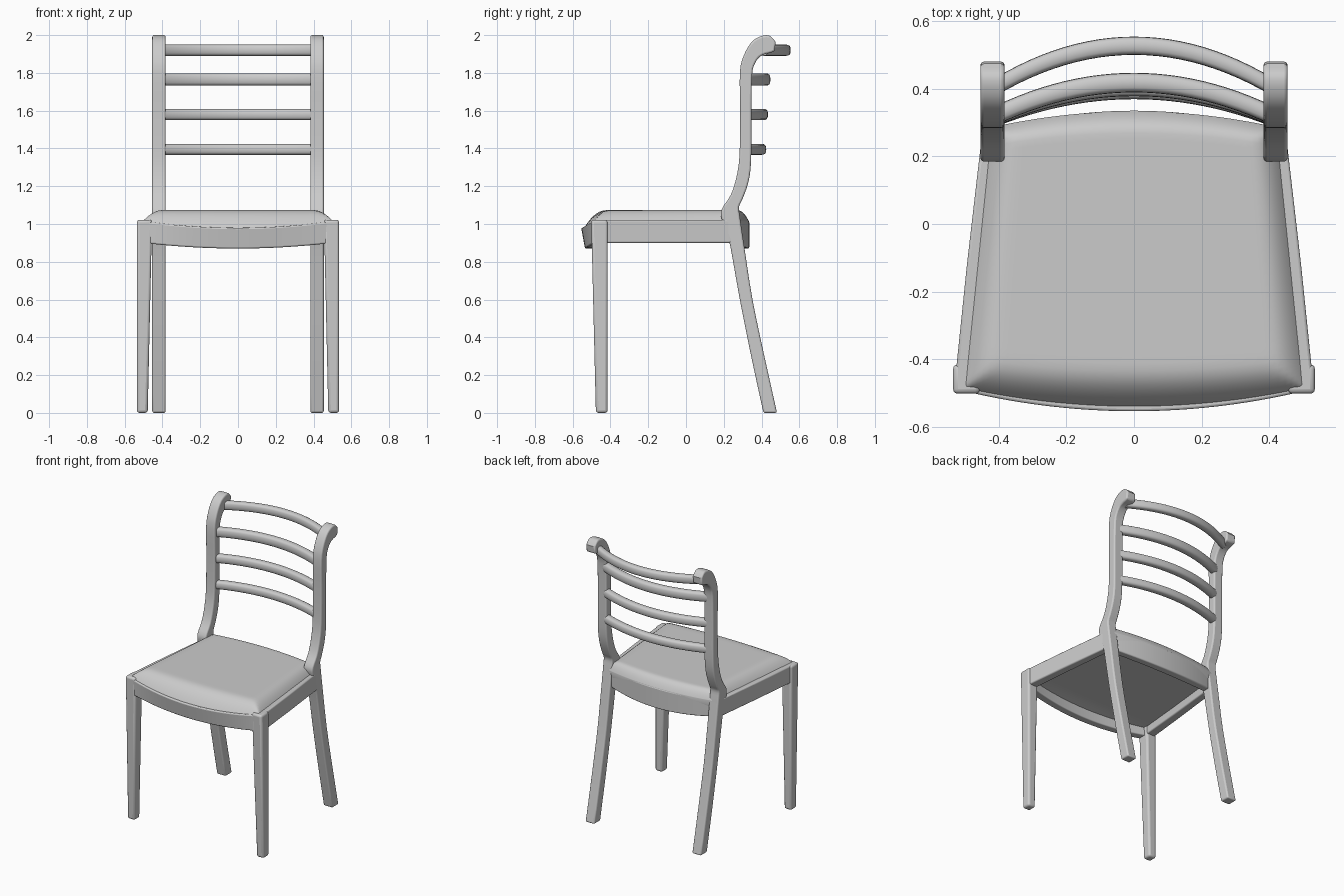
import bpy
import bmesh
import math
from mathutils import Vector

cube = bpy.data.objects.get("Cube")
if cube:
    bpy.data.objects.remove(cube, do_unlink=True)

paint = bpy.data.materials.new("pale_grey")
paint.use_nodes = True
GREY = (0.6, 0.6, 0.6, 1)
paint.diffuse_color = GREY
paint.node_tree.nodes["Principled BSDF"].inputs["Base Color"].default_value = GREY


def finish(name, bm, bevel):
    """Turn a bmesh into a softly rounded, smooth-shaded object."""
    bmesh.ops.recalc_face_normals(bm, faces=bm.faces)
    mesh = bpy.data.meshes.new(name)
    bm.to_mesh(mesh)
    bm.free()
    mesh.materials.append(paint)
    obj = bpy.data.objects.new(name, mesh)
    bpy.context.collection.objects.link(obj)
    if bevel:
        mod = obj.modifiers.new("soft_edges", 'BEVEL')
        mod.width = bevel
        mod.segments = 3
        mod.limit_method = 'ANGLE'
        mod.angle_limit = math.radians(50)
    bpy.ops.object.select_all(action='DESELECT')
    obj.select_set(True)
    bpy.context.view_layer.objects.active = obj
    bpy.ops.object.shade_smooth_by_angle(angle=math.radians(40))
    return obj


def loft(name, rings, bevel=0):
    """Skin a row of equal cross-sections and cap both ends."""
    bm = bmesh.new()
    rows = [[bm.verts.new(p) for p in ring] for ring in rings]
    for a, b in zip(rows, rows[1:]):
        for i in range(len(a)):
            j = (i + 1) % len(a)
            bm.faces.new((a[i], a[j], b[j], b[i]))
    bm.faces.new(rows[0])
    bm.faces.new(rows[-1])
    return finish(name, bm, bevel)


def smooth_path(points, steps=3):
    """Catmull-Rom curve through the points."""
    pts = [Vector(p) for p in points]
    ext = [2 * pts[0] - pts[1]] + pts + [2 * pts[-1] - pts[-2]]
    out = []
    for a, b, c, d in zip(ext, ext[1:], ext[2:], ext[3:]):
        for s in range(steps):
            t = s / steps
            out.append(0.5 * (2 * b + (c - a) * t + (2 * a - 5 * b + 4 * c - d) * t * t
                              + (3 * b - a - 3 * c + d) * t ** 3))
    return out + [pts[-1]]


def box_ring(x0, x1, y0, y1, z):
    return [(x0, y0, z), (x1, y0, z), (x1, y1, z), (x0, y1, z)]


def arc_samples(half, count=24):
    """Positions across the width with a bow factor, 0 at ends and 1 in the middle."""
    for i in range(count + 1):
        k = 2 * i / count - 1
        yield half * k, 1 - k * k


# Back legs with posts: front edge y, z, then back edge y, z, from foot to scroll
POST = [(.41, 0, .482, 0), (.345, .3, .415, .3), (.285, .6, .352, .6),
        (.235, .88, .31, .87), (.215, .95, .295, .97), (.188, 1.03, .285, 1.04),
        (.19, 1.08, .28, 1.09), (.235, 1.15, .298, 1.13), (.265, 1.24, .33, 1.22),
        (.283, 1.36, .345, 1.34), (.287, 1.6, .346, 1.6), (.285, 1.8, .35, 1.79),
        (.305, 1.89, .365, 1.85), (.345, 1.96, .39, 1.885), (.39, 1.992, .42, 1.9),
        (.44, 1.998, .442, 1.905), (.474, 1.965, .47, 1.915)]
profile = [(Vector((yf, zf)), Vector((yb, zb)))
           for yf, zf, yb, zb in smooth_path(POST)]

for side, s in (("left", 1), ("right", -1)):
    rings = []
    for front, back in profile:
        rings.append([(s * .383, *front), (s * .454, *front),
                      (s * .454, *back), (s * .383, *back)])
    loft(side + "_back_leg_and_post", rings, .016)

    # Tapered front legs
    loft(side + "_front_leg",
         [box_ring(s * .478, s * .535, -.477, -.415, 0),
          box_ring(s * .455, s * .535, -.502, -.415, 1.022)], .014)

    # Side rails of the seat frame
    loft(side + "_side_rail",
         [[(s * x0, y, .9), (s * x1, y, .9), (s * x1, y, 1.022), (s * x0, y, 1.022)]
          for x0, x1, y in ((.465, .528, -.45), (.435, .494, -.12), (.395, .45, .26))],
         .008)

# Front rail bows forward and sags in the middle
loft("front_rail",
     [[(x, -.49 - .045 * b, .9 - .03 * b), (x, -.43 - .05 * b, .9 - .03 * b),
       (x, -.44 - .055 * b, 1.015 - .035 * b), (x, -.495 - .06 * b, 1.015 - .035 * b)]
      for x, b in arc_samples(.5)], .008)

# Back rail bows backward
loft("back_rail",
     [[(x, .225 + .055 * b, .9 - .03 * b), (x, .275 + .06 * b, .9 - .03 * b),
       (x, .275 + .06 * b, 1.015), (x, .225 + .055 * b, 1.015)]
      for x, b in arc_samples(.42)], .008)

# Curved slats: height, depth at the posts, bow, half thickness, half height
SLATS = [("lower_slat", 1.395, .315, .082, .028, .029),
         ("middle_slat", 1.58, .316, .09, .028, .03),
         ("upper_slat", 1.765, .32, .098, .029, .033),
         ("top_slat", 1.92, .405, .122, .027, .03)]
for name, z, y, bow, ry, rz in SLATS:
    rings = []
    for x, b in arc_samples(.41):
        ring = []
        for i in range(16):
            a = math.tau * i / 16
            c, d = math.cos(a), math.sin(a)
            # Squarish oval section
            ring.append((x, y + bow * b + ry * math.copysign(abs(c) ** .7, c),
                         z + rz * math.copysign(abs(d) ** .7, d)))
        rings.append(ring)
    loft(name, rings)

# Padded seat: a trapezoid grid with bowed ends and a rolled edge
N = 40
bm = bmesh.new()
top, bottom = [], []
for j in range(N + 1):
    v = .5 - .5 * math.cos(math.pi * j / N)
    top_row, bottom_row = [], []
    for i in range(N + 1):
        k = -math.cos(math.pi * i / N)
        b = 1 - k * k
        x = k * (.505 - .08 * v)
        y_front, y_back = -.485 - .055 * b, .285 + .048 * b
        y = y_front + (y_back - y_front) * v
        edge = min((1 - abs(k)) * .46 / .09, v * .82 / .1, (1 - v) * .82 / .06, 1)
        roll = 1 - (1 - edge) ** 2.2
        sag = .036 * b * (1 - min(v / .14, 1)) ** 1.5
        top_row.append(bm.verts.new((x, y, 1.014 + .06 * roll - sag)))
        bottom_row.append(bm.verts.new((x * .97, y * .97, .955 - sag * .5)))
    top.append(top_row)
    bottom.append(bottom_row)
for grid in (top, bottom):
    for j in range(N):
        for i in range(N):
            bm.faces.new((grid[j][i], grid[j][i + 1], grid[j + 1][i + 1], grid[j + 1][i]))


def border(grid):
    return (grid[0][:-1] + [row[-1] for row in grid[:-1]]
            + grid[-1][:0:-1] + [row[0] for row in grid[:0:-1]])


rim_top, rim_bottom = border(top), border(bottom)
for i in range(len(rim_top)):
    bm.faces.new((rim_top[i - 1], rim_top[i], rim_bottom[i], rim_bottom[i - 1]))
finish("seat_cushion", bm, 0)
